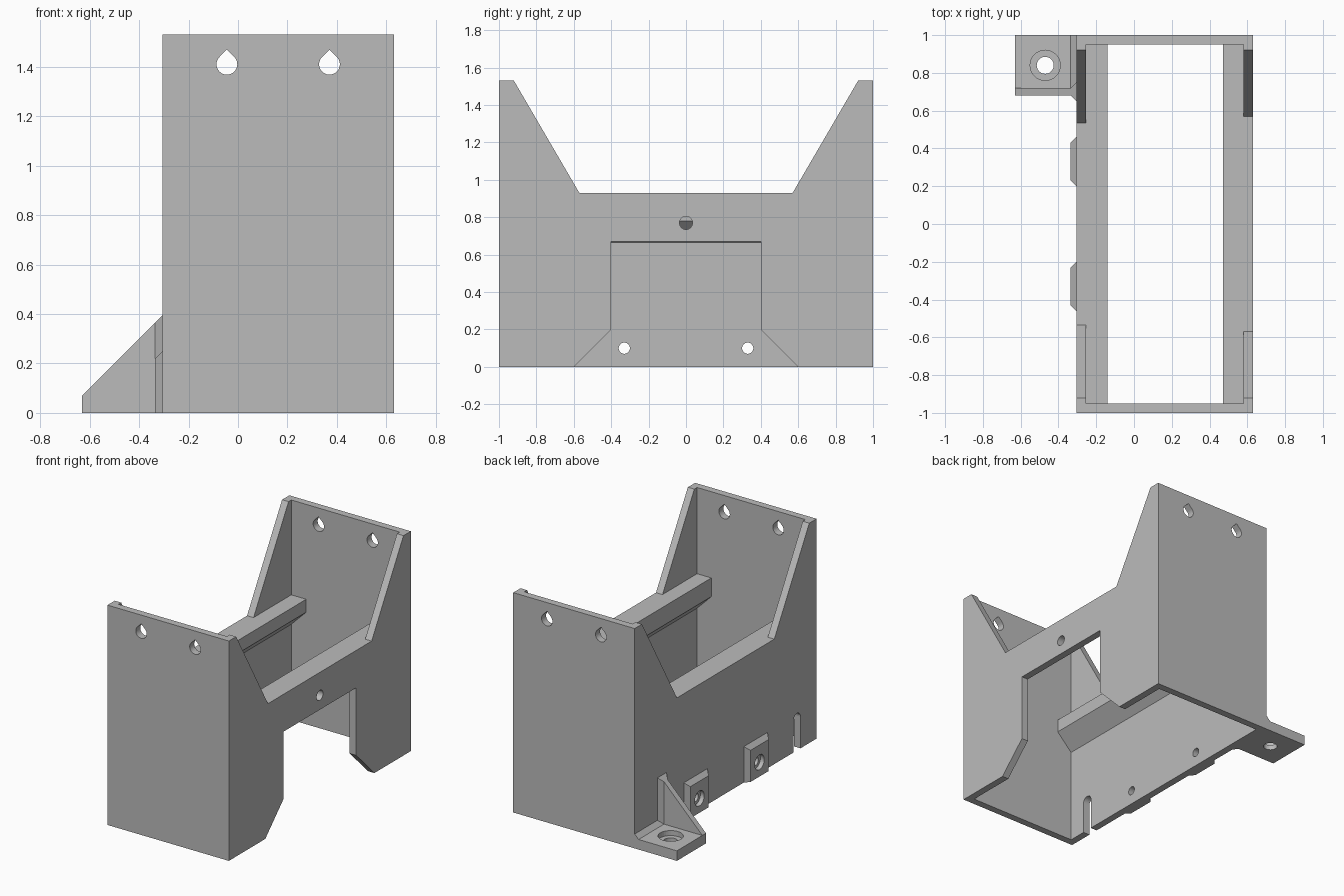
import bpy, bmesh, math
from mathutils import Vector

cube = bpy.data.objects.get("Cube")
if cube:
    bpy.data.objects.remove(cube, do_unlink=True)

grey = bpy.data.materials.new("plain grey")
grey.use_nodes = True
COLOR = (0.5, 0.5, 0.5, 1)
grey.diffuse_color = COLOR
grey.node_tree.nodes["Principled BSDF"].inputs["Base Color"].default_value = COLOR

# Outer and inner limits of the frame
LEFT, RIGHT, T = -0.305, 0.63, 0.05
IN_L, IN_R, IN_Y = LEFT + T, RIGHT - T, 1 - T
HEIGHT = 1.53


def finish(name, bm):
    bmesh.ops.recalc_face_normals(bm, faces=bm.faces)
    mesh = bpy.data.meshes.new(name)
    bm.to_mesh(mesh)
    bm.free()
    mesh.materials.append(grey)
    obj = bpy.data.objects.new(name, mesh)
    bpy.context.collection.objects.link(obj)
    return obj


def prism(name, profile, axis, start, end):
    """Extrude a 2D profile along an axis; the profile uses the other two axes in order."""
    def place(p, d):
        c = list(p)
        c.insert("xyz".index(axis), d)
        return c
    bm = bmesh.new()
    face = bm.faces.new([bm.verts.new(place(p, start)) for p in profile])
    out = bmesh.ops.extrude_face_region(bm, geom=[face])
    move = Vector(place((0, 0), end - start))
    verts = [g for g in out["geom"] if isinstance(g, bmesh.types.BMVert)]
    bmesh.ops.translate(bm, verts=verts, vec=move)
    return finish(name, bm)


def hull(name, points):
    bm = bmesh.new()
    for p in points:
        bm.verts.new(p)
    bmesh.ops.convex_hull(bm, input=bm.verts)
    bmesh.ops.dissolve_limit(bm, angle_limit=0.01, verts=bm.verts, edges=bm.edges)
    return finish(name, bm)


def rect(a0, a1, b0, b1):
    return [(a0, b0), (a1, b0), (a1, b1), (a0, b1)]


def circle(a, b, r, n=32):
    return [(a + r * math.cos(math.tau * i / n), b + r * math.sin(math.tau * i / n)) for i in range(n)]


def teardrop(a, b, r):
    """Circle whose upper quarter is drawn up into a point."""
    angles = [math.radians(135 + 270 * i / 24) for i in range(25)]
    return [(a + r * math.cos(t), b + r * math.sin(t)) for t in angles] + [(a, b + r * math.sqrt(2))]


def cut(obj, *cutters):
    for c in cutters:
        mod = obj.modifiers.new("cut", "BOOLEAN")
        mod.operation, mod.solver, mod.object = "DIFFERENCE", "EXACT", c
        bpy.context.view_layer.objects.active = obj
        bpy.ops.object.modifier_apply(modifier=mod.name)


def discard(*objs):
    for o in objs:
        bpy.data.objects.remove(o, do_unlink=True)


def side_profile(dip):
    """Side wall outline with its top dipping between two tall ends."""
    foot = 0.57 - (0.93 - dip) * 0.58
    return [(-1, 0), (1, 0), (1, HEIGHT), (0.92, HEIGHT), (foot, dip),
            (-foot, dip), (-0.92, HEIGHT), (-1, HEIGHT)]


# Front and back walls with teardrop holes
drops = [prism("drop_cutter", teardrop(x, 1.41, 0.042), "y", -1.2, 1.2) for x in (-0.045, 0.37)]
for name, y0, y1 in (("front_wall", -1, -IN_Y), ("back_wall", IN_Y, 1)):
    cut(prism(name, rect(IN_L, IN_R, 0, HEIGHT), "y", y0, y1), *drops)
discard(*drops)

# Left side wall and its rail, with a large opening and a round hole
left_wall = prism("left_wall", side_profile(0.93), "x", IN_R, RIGHT)
left_rail = prism("left_rail", [(IN_R, 0.93), (0.47, 0.93), (0.47, 0.80), (IN_R, 0.69)], "y", -IN_Y, IN_Y)
opening = prism("opening_cutter", [(-0.7, -0.1), (0.7, -0.1), (0.4, 0.2), (0.4, 0.67), (-0.4, 0.67), (-0.4, 0.2)],
                "x", 0.5, 0.8)
hole = prism("hole_cutter", circle(0, 0.77, 0.035), "x", 0.4, 0.8)
cut(left_wall, opening, hole)
cut(left_rail, hole)
discard(opening, hole)

# Right side wall with screw holes and a round-topped slot
right_wall = prism("right_wall", side_profile(0.87), "x", LEFT, IN_L)
prism("right_rail", [(IN_L, 0.87), (-0.14, 0.87), (-0.14, 0.78), (IN_L, 0.665)], "y", -IN_Y, IN_Y)
arch = [(-0.785 + 0.038 * math.cos(math.pi * i / 12), 0.22 + 0.038 * math.sin(math.pi * i / 12)) for i in range(13)]
slot = prism("slot_cutter", [(-0.823, -0.1), (-0.747, -0.1)] + arch, "x", -0.5, -0.2)
screws = [prism("screw_cutter", circle(y, 0.1, 0.03), "x", -0.5, -0.2) for y in (-0.33, 0.33)]
cut(right_wall, slot, *screws)
discard(slot, *screws)

# Bevelled pads around the screw holes
OUT = LEFT - 0.03
for name, y in (("front_pad", -0.33), ("back_pad", 0.33)):
    pad = hull(name, [(x, y + s * w, z) for x, w, h in ((LEFT, 0.13, 0.25), (OUT, 0.1, 0.22))
                      for s in (-1, 1) for z in (0, h)])
    bore = prism("bore_cutter", circle(y, 0.1, 0.052), "x", -0.5, -0.2)
    cut(pad, bore)
    discard(bore)

# Mounting foot with a counterbored hole
foot = prism("mounting_foot", rect(-0.63, LEFT, 0.68, 1), "z", 0, 0.07)
bores = [prism("foot_cutter", circle(-0.47, 0.84, r), "z", z, 0.2) for r, z in ((0.045, -0.1), (0.08, 0.035))]
cut(foot, *bores)
discard(*bores)

# Gusset and its flared joints to the wall
prism("foot_gusset", [(-0.63, 0.07), (LEFT, 0.07), (LEFT, 0.395)], "y", 0.68, 0.72)
hull("gusset_flare", [(x, y, z) for x, y0, y1, h in ((OUT, 0.68, 0.72, 0.365), (LEFT, 0.65, 0.75, 0.395))
                      for y in (y0, y1) for z in (0, h)])
prism("foot_fillet", [(OUT, 0.07), (LEFT, 0.07), (LEFT, 0.10)], "y", 0.72, 1)
